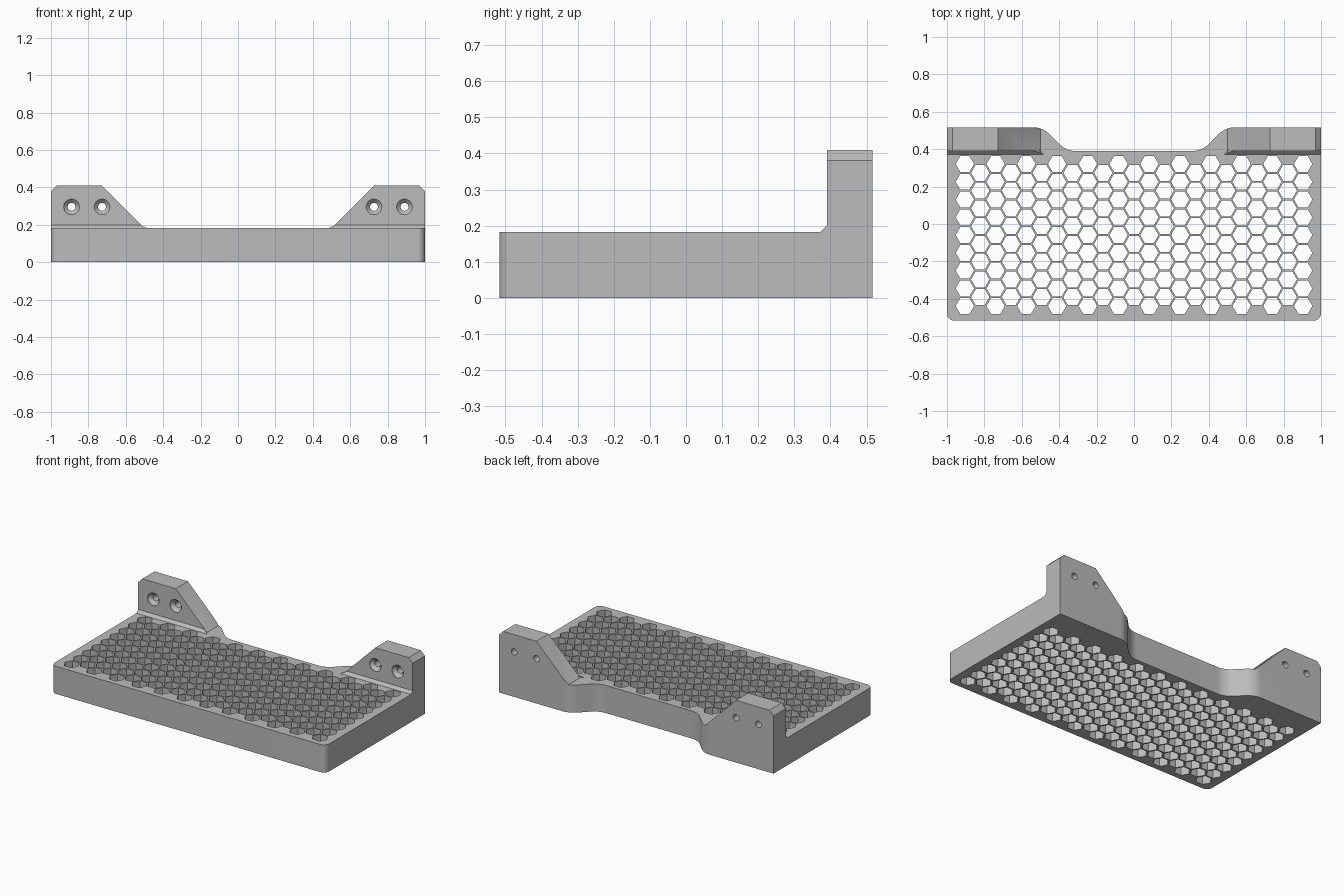
import bpy, bmesh
from math import pi, sin, cos, radians, sqrt
from mathutils import Vector

if "Cube" in bpy.data.objects:
    bpy.data.objects.remove(bpy.data.objects["Cube"])

grey = bpy.data.materials.new("light grey")
grey.diffuse_color = (0.5, 0.5, 0.5, 1)
grey.use_nodes = True
grey.node_tree.nodes["Principled BSDF"].inputs["Base Color"].default_value = grey.diffuse_color


def make(name, bm):
    bmesh.ops.recalc_face_normals(bm, faces=bm.faces)
    me = bpy.data.meshes.new(name)
    bm.to_mesh(me)
    bm.free()
    me.materials.append(grey)
    ob = bpy.data.objects.new(name, me)
    bpy.context.collection.objects.link(ob)
    return ob


def prism(bm, pts, offset):
    """Extrude a closed outline of 3D points along an offset."""
    f = bm.faces.new([bm.verts.new(p) for p in pts])
    top = bmesh.ops.extrude_face_region(bm, geom=[f])["geom"]
    bmesh.ops.translate(bm, vec=offset, verts=[v for v in top if isinstance(v, bmesh.types.BMVert)])


def hull(bm, pts):
    vs = [bm.verts.new(p) for p in pts]
    bmesh.ops.convex_hull(bm, input=vs)


def combine(body, tool, operation):
    mod = body.modifiers.new(operation, 'BOOLEAN')
    mod.operation, mod.solver, mod.object = operation, 'EXACT', tool
    bpy.context.view_layer.objects.active = body
    bpy.ops.object.modifier_apply(modifier=mod.name)
    bpy.data.objects.remove(tool)


def arc(cx, cy, r, a0, a1, n=12):
    return [(cx + r * cos(radians(a0 + (a1 - a0) * i / n)),
             cy + r * sin(radians(a0 + (a1 - a0) * i / n))) for i in range(n + 1)]


W, D, H = 1.0, 0.517, 0.182      # half width, half depth, tray height
WALL = 0.39                      # front face of the mounting ears
R = 0.125                        # radius of the back S-curves

# Oversized slab, later trimmed to the plan outline
bm = bmesh.new()
prism(bm, [(-1.3, -.8, 0), (1.3, -.8, 0), (1.3, .8, 0), (-1.3, .8, 0)], (0, 0, H))
body = make("shelf_bracket", bm)

# Sloped mounting ears
bm = bmesh.new()
for s in (-1, 1):
    ear = [(1.1, .1), (1.1, .28), (.97, .41), (.727, .41), (.499, H), (.499, .1)]
    prism(bm, [(s * x, WALL, z) for x, z in ear], (0, .3, 0))
combine(body, make("ears", bm), 'UNION')

# Chamfered strips at the foot of the ears
bm = bmesh.new()
for s in (-1, 1):
    ends = [(1.1, 1.1, 1.1), (.525, .499, .483)]
    pts = []
    for a, b, c in ends:
        pts += [(s * a, WALL, .2), (s * a, .41, .2), (s * b, .41, .15),
                (s * c, .372, H), (s * c, .372, .15)]
    hull(bm, pts)
combine(body, make("foot_strips", bm), 'UNION')

# Plan outline: rounded front corners and recessed back edge
half = arc(W - .04, -D + .04, .04, -90, 0) + [(W, D)]
half += arc(.54, D - R, R, 90, 135)
half += arc(.31, WALL + R, R, -45, -90)
outline = half + [(-x, y) for x, y in reversed(half)]
bm = bmesh.new()
prism(bm, [(x, y, -.1) for x, y in outline], (0, 0, .8))
combine(body, make("outline", bm), 'INTERSECT')

# Honeycomb openings through the tray
bm = bmesh.new()
pitch = 0.0822
row = pitch * 2 / sqrt(3)
for col in range(23):
    n = 9 - col % 2
    for k in range(n):
        cx, cy = (col - 11) * pitch, -.059 + (k - (n - 1) / 2) * row
        prism(bm, [(cx + .0492 * cos(i * pi / 3), cy + .0492 * sin(i * pi / 3), -.1)
                   for i in range(6)], (0, 0, .5))
combine(body, make("honeycomb", bm), 'DIFFERENCE')

# Countersunk screw holes: a turned profile of (radius, y) pairs
bm = bmesh.new()
SEG = 32
for x in (-.89, -.727, .727, .89):
    rings = []
    for r, y in ((.042, .36), (.042, WALL + .003), (.021, WALL + .024), (.021, .6)):
        rings.append([bm.verts.new((x + r * cos(2 * pi * i / SEG), y, .296 + r * sin(2 * pi * i / SEG)))
                      for i in range(SEG)])
    for a, b in zip(rings, rings[1:]):
        for i in range(SEG):
            j = (i + 1) % SEG
            bm.faces.new((a[i], a[j], b[j], b[i]))
    bm.faces.new(rings[0])
    bm.faces.new(rings[-1])
combine(body, make("screw_holes", bm), 'DIFFERENCE')

# Smooth the curved walls, keep hard edges
body.select_set(True)
bpy.context.view_layer.objects.active = body
bpy.ops.object.shade_smooth_by_angle(angle=radians(25))
